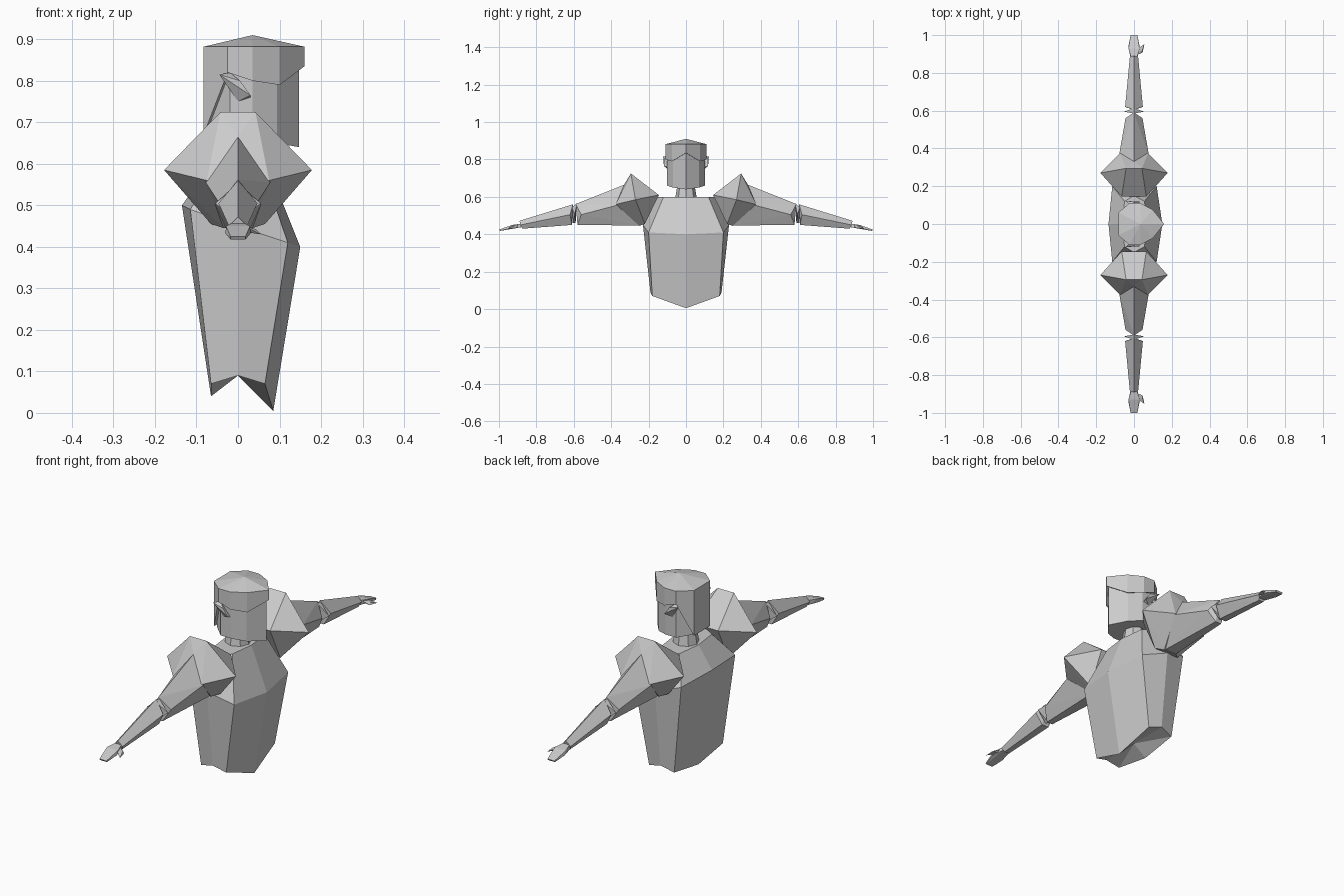
import bpy, bmesh, math
from mathutils import Vector

if "Cube" in bpy.data.objects:
    bpy.data.objects.remove(bpy.data.objects["Cube"])

grey = bpy.data.materials.new("plain_grey")
grey.diffuse_color = (0.6, 0.6, 0.6, 1)
grey.use_nodes = True
grey.node_tree.nodes["Principled BSDF"].inputs["Base Color"].default_value = grey.diffuse_color


def finish(name, bm):
    bmesh.ops.recalc_face_normals(bm, faces=bm.faces)
    mesh = bpy.data.meshes.new(name)
    bm.to_mesh(mesh)
    bm.free()
    mesh.materials.append(grey)
    ob = bpy.data.objects.new(name, mesh)
    bpy.context.collection.objects.link(ob)
    return ob


def both(half):
    """Close a half ring (listed front to back on +y) by mirroring it in y."""
    back = [(x, -y, z) for x, y, z in reversed(half) if abs(y) > 1e-4]
    return half + back


def loft(name, rings, low=None, high=None):
    """Skin rings from bottom to top and fan the ends to centre points."""
    bm = bmesh.new()
    rows = [[bm.verts.new(p) for p in r] for r in rings]
    n = len(rows[0])
    for a, b in zip(rows, rows[1:]):
        for i in range(n):
            j = (i + 1) % n
            bm.faces.new((a[i], a[j], b[j], b[i]))
    for row, tip in ((rows[0], low), (rows[-1], high)):
        if tip:
            c = bm.verts.new(tip)
            for i in range(n):
                bm.faces.new((row[i], row[(i + 1) % n], c))
        else:
            bm.faces.new(row)
    return finish(name, bm)


def hull(name, points, side=1):
    """Faceted convex block; side = -1 puts it on the -y side."""
    bm = bmesh.new()
    for x, y, z in points:
        bm.verts.new((x, y * side, z))
    bmesh.ops.convex_hull(bm, input=bm.verts)
    bmesh.ops.dissolve_limit(bm, angle_limit=0.02, verts=bm.verts, edges=bm.edges)
    return finish(name, bm)


def pair(*points):
    """Mirror points in x."""
    return [(s * x, y, z) for x, y, z in points for s in ((1, -1) if x else (1,))]


# Torso: tilted octagonal rings with a notched underside
hem = both([(.085, 0, .005), (.065, .18, .07), (0, .19, .09), (-.065, .18, .07), (-.065, 0, .04)])
chest = both([(.15, 0, .4), (.12, .20, .41), (0, .23, .45), (-.115, .20, .49), (-.135, 0, .5)])
collar = both([(.07, 0, .6), (.055, .12, .6), (0, .15, .6), (-.05, .12, .6), (-.065, 0, .6)])
loft("torso", [hem, chest, collar], low=(0, 0, .09))

# Neck
loft("neck", [[(r * math.cos(math.tau * k / 8), r * math.sin(math.tau * k / 8), z)
               for k in range(8)] for r, z in ((.058, .59), (.045, .67))])

# Head and the slightly wider hair cap around it
plan = [(.16, 0), (.1, .075), (.035, .11), (-.025, .11), (-.083, .06)]
inner = [(.035 + (x - .035) * .9, y * .92) for x, y in plan]
jaw = both([(x, y, z) for (x, y), z in zip(inner, (.64, .65, .66, .66, .67))])
crown = both([(x, y, .87) for x, y in inner])
loft("head", [jaw, crown])
brim = both([(x, y, z) for (x, y), z in zip(plan, (.835, .79, .80, .82, .67))])
top = both([(x, y, .882) for x, y in plan])
loft("hair_cap", [brim, top], low=(.035, 0, .83), high=(.035, 0, .91))

for side, tag in ((1, "left"), (-1, "right")):
    # Ear
    hull("ear_" + tag, [(-.045, .122, .815), (-.02, .10, .82), (.005, .118, .80), (.03, .118, .765),
                        (.03, .10, .76), (0, .10, .75)], side)
    # Shoulder pad
    hull("shoulder_" + tag, pair((.065, .145, .61), (.042, .295, .725), (.178, .27, .585),
                                 (.065, .22, .455), (.075, .375, .56), (0, .33, .667),
                                 (.035, .25, .445)), side)
    # Upper arm, elbow and forearm
    hull("upper_arm_" + tag, pair((0, .33, .665), (.078, .37, .555), (.03, .25, .447),
                                  (0, .59, .562), (.045, .56, .505), (.015, .58, .45)), side)
    hull("elbow_" + tag, pair((.055, .595, .505), (0, .585, .555), (0, .612, .55),
                              (0, .59, .46), (0, .607, .46)), side)
    hull("forearm_" + tag, pair((0, .605, .56), (.047, .62, .505), (.018, .61, .45),
                                (0, .89, .472), (.022, .885, .45), (.012, .875, .43)), side)
    # Hand and thumb
    hull("hand_" + tag, pair((.015, .88, .457), (.018, .88, .438), (.029, .93, .45),
                             (.03, .94, .432), (.018, 1.0, .425), (.018, .995, .418)), side)
    hull("thumb_" + tag, [(.015, .895, .452), (.015, .925, .45), (.015, .91, .436),
                          (.044, .92, .442), (.046, .908, .434), (.055, .952, .43)], side)
